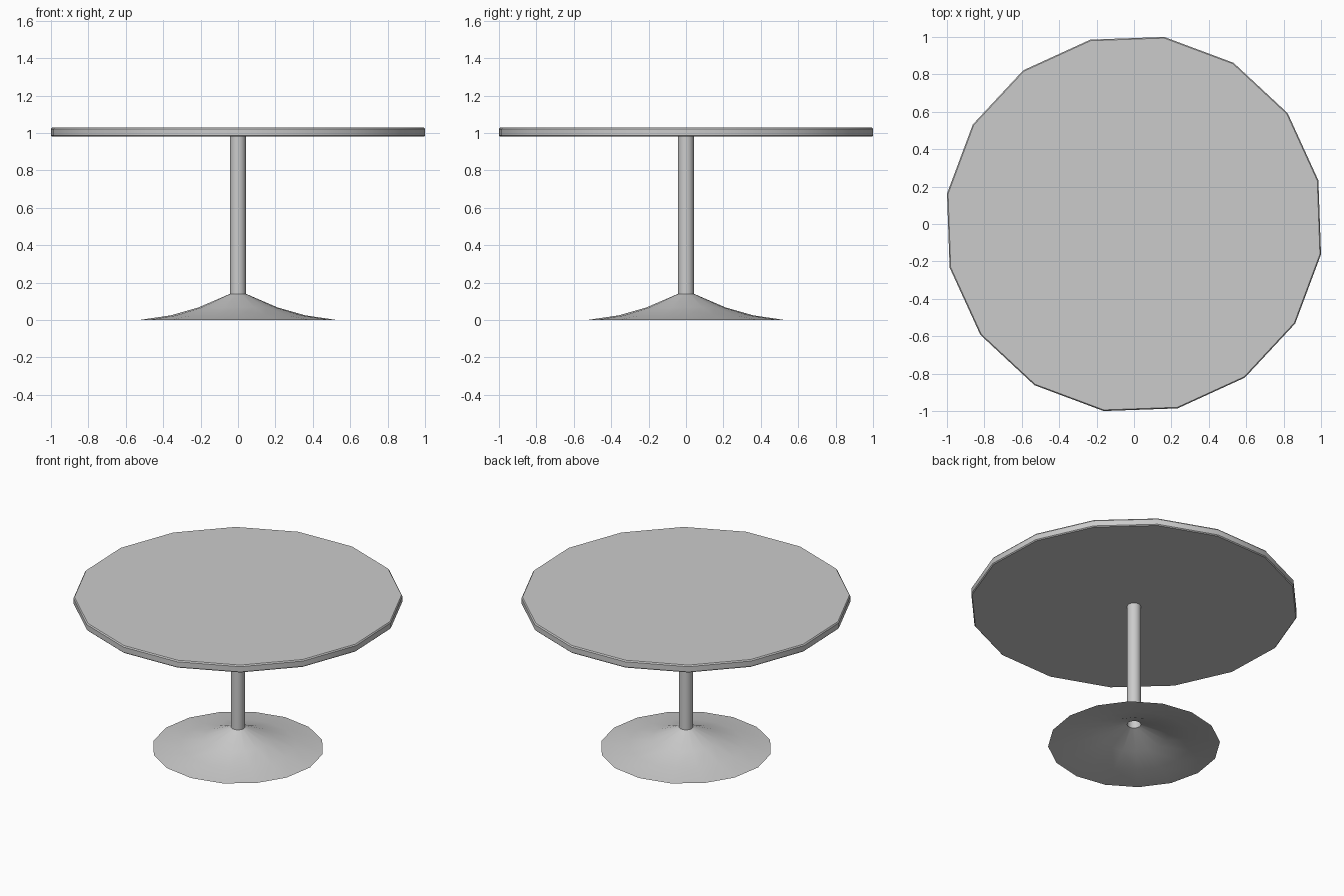
import bpy, bmesh
from math import radians, cos, sin, tau

if "Cube" in bpy.data.objects:
    bpy.data.objects.remove(bpy.data.objects["Cube"])

SIDES = 16


def lathe(name, profile, turn, cap=False):
    """Spin (radius, z) points round the z axis; optionally cap both ends."""
    bm = bmesh.new()
    rings = []
    for r, z in profile:
        rings.append([bm.verts.new((r * cos(turn + tau * i / SIDES),
                                    r * sin(turn + tau * i / SIDES), z))
                      for i in range(SIDES)])
    for a, b in zip(rings, rings[1:]):
        for i in range(SIDES):
            j = (i + 1) % SIDES
            bm.faces.new((a[i], a[j], b[j], b[i]))
    if cap:
        bm.faces.new(rings[0][::-1])
        bm.faces.new(rings[-1])
    mesh = bpy.data.meshes.new(name)
    bm.to_mesh(mesh)
    bm.free()
    obj = bpy.data.objects.new(name, mesh)
    bpy.context.collection.objects.link(obj)
    bpy.ops.object.select_all(action='DESELECT')
    obj.select_set(True)
    bpy.context.view_layer.objects.active = obj
    bpy.ops.object.shade_smooth_by_angle(angle=radians(30))
    return obj


# Sixteen-sided top with a thin chamfer on both rims
lathe("table_top", [(1.007, 0.98), (1.013, 0.986), (1.013, 1.022), (1.007, 1.03)],
      radians(13.3), cap=True)

# Hollow column, open at the foot
lathe("column", [(0.043, 0.14), (0.043, 0.98)], radians(2))

# Thin flared foot, hollow underneath
lathe("base", [(0.53, 0.0), (0.36, 0.025), (0.21, 0.068), (0.043, 0.14)], radians(2))
